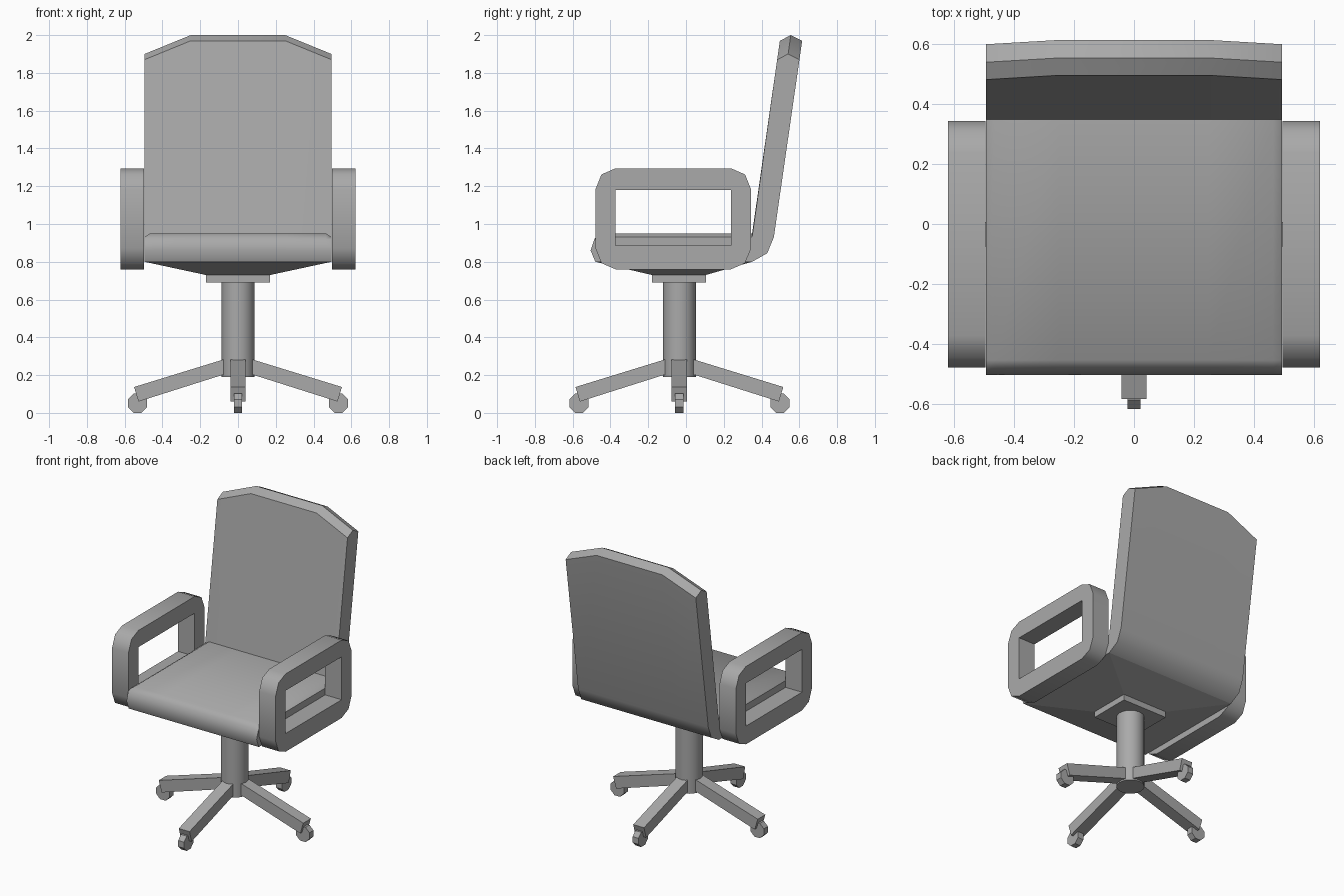
import bpy
import bmesh
import math
from mathutils import Matrix

cube = bpy.data.objects.get("Cube")
if cube:
    bpy.data.objects.remove(cube, do_unlink=True)

GREY = (0.4, 0.4, 0.4, 1.0)
grey = bpy.data.materials.new("plain_grey")
grey.use_nodes = True
grey.diffuse_color = GREY
grey.node_tree.nodes["Principled BSDF"].inputs["Base Color"].default_value = GREY

PEDESTAL_Y = -0.035


def finish(name, bm, smooth_angle=None):
    """Turn a bmesh into a named, coloured object."""
    bmesh.ops.remove_doubles(bm, verts=bm.verts, dist=0.0001)
    bmesh.ops.recalc_face_normals(bm, faces=bm.faces)
    mesh = bpy.data.meshes.new(name)
    bm.to_mesh(mesh)
    bm.free()
    mesh.materials.append(grey)
    obj = bpy.data.objects.new(name, mesh)
    bpy.context.collection.objects.link(obj)
    if smooth_angle:
        bpy.ops.object.select_all(action='DESELECT')
        obj.select_set(True)
        bpy.context.view_layer.objects.active = obj
        bpy.ops.object.shade_smooth_by_angle(angle=math.radians(smooth_angle))
    return obj


def bridge(bm, a, b, closed=True):
    """Quads between two matching rows of vertices."""
    count = len(a)
    for i in range(count if closed else count - 1):
        j = (i + 1) % count
        bm.faces.new((a[i], a[j], b[j], b[i]))


def rectangle(bm, x, y0, y1, z):
    return [bm.verts.new(p) for p in ((-x, y0, z), (x, y0, z), (x, y1, z), (-x, y1, z))]


# Seat and back: one side profile lofted across the width
HALF = 0.495
CHAMFER = 0.465
SHOULDER = 0.25
SLOPE = 0.144
seat_front = [(-0.48, 0.80), (-0.505, 0.86), (-0.485, 0.92)]
seat_top = [(-0.455, 0.95), (0.35, 0.95)]
back_top = [(0.497, 1.97), (0.555, 2.0), (0.615, 1.97)]
back_heel = [(0.465, 0.93), (0.43, 0.845), (0.35, 0.80)]


def section(x):
    side_drop = 0.02 if abs(x) > CHAMFER else 0
    corner_drop = 0.1 * max(0, abs(x) - SHOULDER) / (HALF - SHOULDER)
    pts = seat_front + [(y, z - side_drop) for y, z in seat_top]
    pts += [(y - SLOPE * corner_drop, z - corner_drop) for y, z in back_top]
    return pts + back_heel


bm = bmesh.new()
rows = [[bm.verts.new((x, y, z)) for y, z in section(x)]
        for x in (-HALF, -CHAMFER, -SHOULDER, SHOULDER, CHAMFER, HALF)]
for a, b in zip(rows, rows[1:]):
    bridge(bm, a, b, closed=False)
bm.faces.new(rows[0])
bm.faces.new(rows[-1])
finish("seat_and_back", bm, 45)

# Tapered underside of the seat
bm = bmesh.new()
upper = rectangle(bm, HALF, -0.48, 0.35, 0.80)
lower = rectangle(bm, 0.17, -0.18, 0.105, 0.73)
bridge(bm, upper, lower)
bm.faces.new(upper)
bm.faces.new(lower)
finish("seat_underside", bm)

# Mounting plate
bm = bmesh.new()
upper = rectangle(bm, 0.17, -0.18, 0.105, 0.735)
lower = rectangle(bm, 0.17, -0.18, 0.105, 0.69)
bridge(bm, upper, lower)
bm.faces.new(upper)
bm.faces.new(lower)
finish("mounting_plate", bm)

# Armrests: rounded frames with a rectangular opening
ARM_Y, ARM_Z = -0.0675, 1.0275
corner = [(0.4125, 0.155), (0.38, 0.235), (0.305, 0.2675)]
outer, inner = [], []
for sy, sz in ((1, 1), (-1, 1), (-1, -1), (1, -1)):
    pts = corner if sy * sz > 0 else corner[::-1]
    outer += [(ARM_Y + sy * y, ARM_Z + sz * z) for y, z in pts]
    inner += [(ARM_Y + sy * 0.305, 1.18 if sz > 0 else 0.885)] * 3

for name, side in (("left_armrest", 1), ("right_armrest", -1)):
    bm = bmesh.new()
    loops = [[bm.verts.new((side * x, y, z)) for y, z in ring]
             for x, ring in ((0.497, inner), (0.497, outer), (0.622, outer), (0.622, inner))]
    for i in range(4):
        bridge(bm, loops[i], loops[(i + 1) % 4])
    bmesh.ops.remove_doubles(bm, verts=bm.verts, dist=0.0001)
    bmesh.ops.dissolve_degenerate(bm, edges=bm.edges, dist=0.0001)
    finish(name, bm, 45)

# Central column
bm = bmesh.new()
bmesh.ops.create_cone(bm, cap_ends=True, segments=20, radius1=0.087, radius2=0.087,
                      depth=0.51, matrix=Matrix.Translation((0, PEDESTAL_Y, 0.445)))
finish("column", bm, 40)

# Four sloping legs, each with an eight-sided wheel
leg_profile = [(0.03, 0.297), (0.55, 0.137), (0.527, 0.06), (0.085, 0.2), (0.03, 0.2)]
names = ("left", "back", "right", "front")
for i, name in enumerate(names):
    place = Matrix.Translation((0, PEDESTAL_Y, 0)) @ Matrix.Rotation(i * math.pi / 2, 4, 'Z')

    bm = bmesh.new()
    sides = [[bm.verts.new((r, w, z)) for r, z in leg_profile] for w in (-0.041, 0.041)]
    bridge(bm, *sides)
    for s in sides:
        bm.faces.new(s)
    bm.transform(place)
    finish(name + "_leg", bm)

    bm = bmesh.new()
    tilt = Matrix.Rotation(math.pi / 2, 4, 'X') @ Matrix.Rotation(math.pi / 8, 4, 'Z')
    bmesh.ops.create_cone(bm, cap_ends=True, segments=8, radius1=0.055, radius2=0.055,
                          depth=0.044, matrix=Matrix.Translation((0.532, 0, 0.051)) @ tilt)
    bm.transform(place)
    finish(name + "_wheel", bm)
